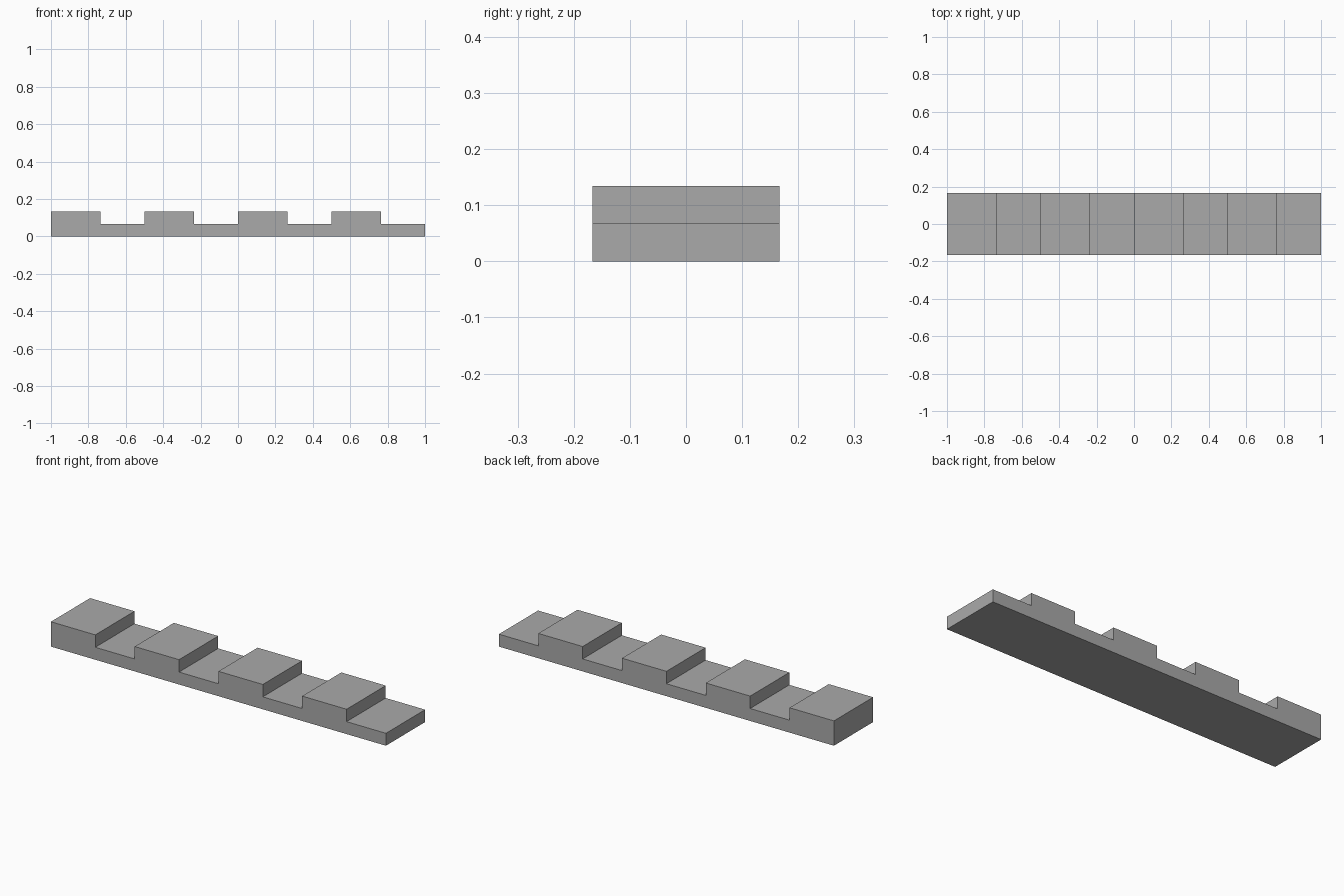
import bpy
import bmesh

cube = bpy.data.objects.get("Cube")
if cube:
    bpy.data.objects.remove(cube, do_unlink=True)

COUNT = 4          # raised blocks along the strip
PITCH = 2 / COUNT
BLOCK = 0.265      # length of each raised block
HALF_DEPTH = 0.167
LOW, HIGH = 0.067, 0.134

# Plain grey material
grey = bpy.data.materials.new("plain_grey")
grey.use_nodes = True
colour = (0.4, 0.4, 0.4, 1)
grey.diffuse_color = colour
grey.node_tree.nodes["Principled BSDF"].inputs["Base Color"].default_value = colour

# Stepped side profile: each block followed by a low gap
profile = [(-1, 0)]
for i in range(COUNT):
    start = -1 + i * PITCH
    profile += [(start, LOW if i else HIGH), (start, HIGH),
                (start + BLOCK, HIGH), (start + BLOCK, LOW)]
profile += [(1, LOW), (1, 0)]
profile = list(dict.fromkeys(profile))

# Extrude the profile from front to back
bm = bmesh.new()
front = bm.faces.new([bm.verts.new((x, -HALF_DEPTH, z)) for x, z in profile])
result = bmesh.ops.extrude_face_region(bm, geom=[front], use_keep_orig=True)
moved = [v for v in result["geom"] if isinstance(v, bmesh.types.BMVert)]
bmesh.ops.translate(bm, verts=moved, vec=(0, 2 * HALF_DEPTH, 0))
bmesh.ops.recalc_face_normals(bm, faces=bm.faces)

mesh = bpy.data.meshes.new("notched_strip")
bm.to_mesh(mesh)
bm.free()
mesh.materials.append(grey)
strip = bpy.data.objects.new("notched_strip", mesh)
bpy.context.collection.objects.link(strip)
